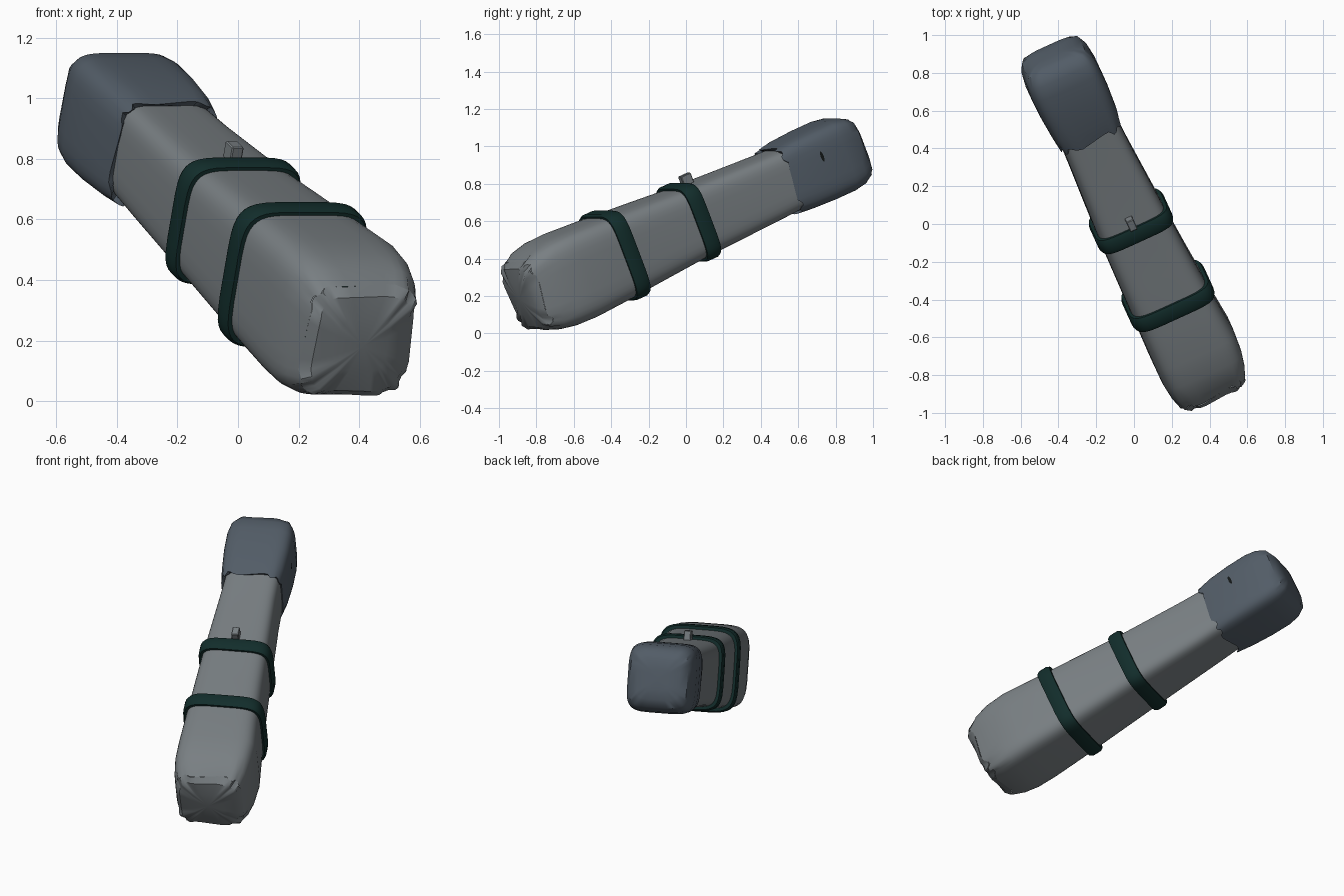
import bpy, bmesh, math, random
from mathutils import Matrix, Vector

if "Cube" in bpy.data.objects:
    bpy.data.objects.remove(bpy.data.objects["Cube"])

random.seed(4)
N = 40          # points round each section
POWER = 5.0     # squareness of the rounded section
yaw, pitch = math.radians(24.5), math.radians(22.5)
FRAME = (Matrix.Translation((-0.015, 0, 0.575)) @ Matrix.Rotation(yaw, 4, 'Z')
         @ Matrix.Rotation(pitch, 4, 'X'))   # local y = handle axis, z = up


def material(name, rgb):
    m = bpy.data.materials.new(name)
    m.diffuse_color = (*rgb, 1)
    m.use_nodes = True
    m.node_tree.nodes["Principled BSDF"].inputs["Base Color"].default_value = m.diffuse_color
    return m


GREY = material("grey", (0.19, 0.212, 0.225))
SLATE = material("slate", (0.085, 0.108, 0.135))
TEAL = material("dark_teal", (0.006, 0.026, 0.024))
BLACK = material("black", (0.006, 0.008, 0.008))


def finish(name, bm, mat):
    bmesh.ops.recalc_face_normals(bm, faces=bm.faces)
    me = bpy.data.meshes.new(name)
    bm.to_mesh(me)
    bm.free()
    me.materials.append(mat)
    ob = bpy.data.objects.new(name, me)
    bpy.context.collection.objects.link(ob)
    ob.matrix_world = FRAME
    bpy.ops.object.select_all(action='DESELECT')
    ob.select_set(True)
    bpy.context.view_layer.objects.active = ob
    bpy.ops.object.shade_smooth_by_angle(angle=math.radians(35))
    return ob


def loft(name, sections, mat, caps=(None, None), closed=False):
    """Sections: (axis position, half width, half height, x shift, z shift, jag).
    caps give the axis position of each end's centre point."""
    bm = bmesh.new()
    rings = []
    for t, hw, hh, cx, cz, jag in sections:
        ring = []
        for i in range(N):
            a = 2 * math.pi * (i + 0.5) / N
            c, s = math.cos(a), math.sin(a)
            x = math.copysign(abs(c) ** (2 / POWER), c) * hw + cx
            z = math.copysign(abs(s) ** (2 / POWER), s) * hh + cz
            off = jag * (1 if i % 4 < 2 else -1) * random.uniform(0.4, 1)
            ring.append(bm.verts.new((x, t + off, z)))
        rings.append(ring)
    pairs = list(zip(rings, rings[1:])) + ([(rings[-1], rings[0])] if closed else [])
    for a, b in pairs:
        for i in range(N):
            j = (i + 1) % N
            bm.faces.new((a[i], a[j], b[j], b[i]))
    for ring, sec, t in ((rings[0], sections[0], caps[0]), (rings[-1], sections[-1], caps[1])):
        if t is not None:
            tip = bm.verts.new((sec[3], t, sec[4]))
            for i in range(N):
                bm.faces.new((ring[i], ring[(i + 1) % N], tip))
    return finish(name, bm, mat)


# Tapered handle body, widest near the front
BODY = [(-1.01, 0.192, 0.195, 0.022, 0.015, 0.014),
        (-0.95, 0.213, 0.224, 0.024, 0.018, 0),
        (-0.86, 0.227, 0.241, 0.027, 0.020, 0),
        (-0.74, 0.231, 0.244, 0.030, 0.020, 0),
        (-0.55, 0.220, 0.234, 0.022, 0.018, 0),
        (-0.25, 0.205, 0.214, 0.012, 0.016, 0),
        (0.00, 0.194, 0.196, 0.005, 0.013, 0),
        (0.45, 0.170, 0.178, 0.000, 0.008, 0),
        (0.75, 0.160, 0.165, 0.000, 0.008, 0)]
loft("handle_body", BODY, GREY, (None, 0.75))

# Domed front end with a ragged rim
loft("front_cap", [(-1.012, 0.193, 0.196, 0.022, 0.015, 0.014),
                   (-1.045, 0.165, 0.168, 0.020, 0.015, 0.006),
                   (-1.06, 0.09, 0.09, 0.02, 0.015, 0)], GREY, (None, -1.065))

# Rounded rear head with a ragged opening
loft("rear_head", [(0.62, 0.155, 0.165, -0.004, 0.010, 0),
                   (0.60, 0.176, 0.186, -0.004, 0.010, 0.016),
                   (0.68, 0.188, 0.196, -0.004, 0.012, 0),
                   (0.82, 0.198, 0.202, -0.006, 0.012, 0),
                   (0.94, 0.199, 0.202, -0.008, 0.012, 0),
                   (1.01, 0.190, 0.192, -0.008, 0.012, 0),
                   (1.06, 0.168, 0.165, -0.008, 0.012, 0.004),
                   (1.085, 0.125, 0.12, -0.008, 0.012, 0),
                   (1.09, 0.06, 0.06, -0.008, 0.012, 0)], SLATE, (0.62, 1.092))


def body_at(t):
    for a, b in zip(BODY, BODY[1:]):
        if a[0] <= t <= b[0]:
            f = (t - a[0]) / (b[0] - a[0])
            return [p + (q - p) * f for p, q in zip(a, b)]


# Two wrapped straps
for name, t in (("front_strap", -0.455), ("middle_strap", 0.02)):
    _, hw, hh, cx, cz, _ = body_at(t)
    profile = ((-0.043, -0.012), (-0.043, 0.014), (-0.026, 0.022),
               (0.026, 0.022), (0.043, 0.014), (0.043, -0.012))
    loft(name, [(t + dt, hw + g, hh + g, cx, cz, 0) for dt, g in profile], TEAL, closed=True)


def box(name, centre, size, mat, bevel=0.0):
    bm = bmesh.new()
    bmesh.ops.create_cube(bm, size=1)
    bmesh.ops.scale(bm, vec=size, verts=bm.verts)
    bmesh.ops.translate(bm, vec=centre, verts=bm.verts)
    if bevel:
        bmesh.ops.bevel(bm, geom=bm.edges[:], offset=bevel, segments=1, affect='EDGES')
    return finish(name, bm, mat)


# Small stud on top, just behind the middle strap
box("top_stud", (0.0, 0.095, 0.225), (0.042, 0.062, 0.065), GREY, 0.004)

# Narrow dark slot on the right side of the head
bm = bmesh.new()
bmesh.ops.create_circle(bm, cap_ends=True, segments=10, radius=1)
bmesh.ops.scale(bm, vec=(0.03, 0.009, 1), verts=bm.verts)
bmesh.ops.rotate(bm, cent=(0, 0, 0), matrix=Matrix.Rotation(math.pi / 2, 3, 'Y'), verts=bm.verts)
bmesh.ops.translate(bm, vec=(0.1935, 0.80, 0.07), verts=bm.verts)
finish("head_slot", bm, BLACK)
